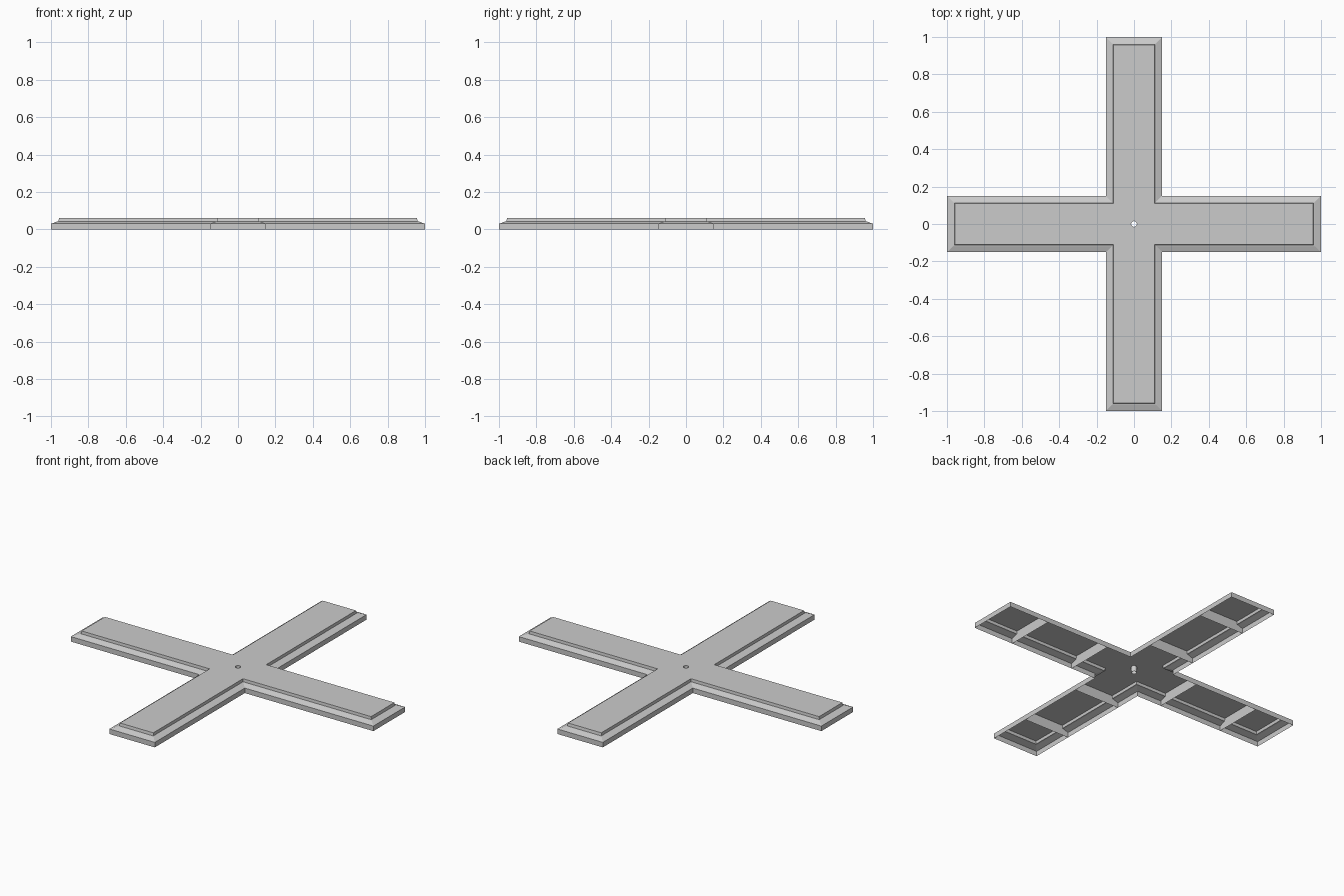
import bpy, bmesh, math
from mathutils import Matrix

if "Cube" in bpy.data.objects:
    bpy.data.objects.remove(bpy.data.objects["Cube"])

# stepped edge section: (half-width, end inset, height)
SECTION = [(0.15, 0.0, 0.0), (0.15, 0.0, 0.03), (0.12, 0.032, 0.041), (0.112, 0.04, 0.043), (0.11, 0.043, 0.06)]
IN, OUT, END, TOP = 0.315, 0.735, 1.0, 0.06


def make(name, faces, turns=(0,)):
    """Open shell made of faces, repeated at quarter turns."""
    bm = bmesh.new()
    for k in turns:
        r = Matrix.Rotation(k * math.pi / 2, 4, 'Z')
        for f in faces:
            vs = [bm.verts.new(p) for p in f]
            for v in vs:
                v.co = r @ v.co
            bm.faces.new(vs)
    bmesh.ops.remove_doubles(bm, verts=bm.verts, dist=1e-5)
    me = bpy.data.meshes.new(name)
    bm.to_mesh(me)
    bm.free()
    ob = bpy.data.objects.new(name, me)
    bpy.context.collection.objects.link(ob)


def skirt(paths):
    """Quads between successive open outlines."""
    return [(a[i], a[i + 1], b[i + 1], b[i])
            for a, b in zip(paths, paths[1:]) for i in range(len(a) - 1)]


# hub: four inner corners, four arm stubs, and a pierced centre
w = SECTION[-1][0]
hub = skirt([[(h, IN, z), (h, h, z), (IN, h, z)][::-1] for h, _, z in SECTION])
hub = [f[::-1] for f in hub]
hub.append([(w, -w, TOP), (IN, -w, TOP), (IN, w, TOP), (w, w, TOP)])
hole = [(0.015 * math.cos(a), 0.015 * math.sin(a))
        for a in [math.radians(-45 + 22.5 * i) for i in range(5)]]
hub.append([(w, -w, TOP), (w, w, TOP)] + [(x, y, TOP) for x, y in reversed(hole)])
# short sleeve hanging inside the hole
hub += [f[::-1] for f in skirt([[(x, y, z) for x, y in hole] for z in (TOP, 0.025)])]
make("hub", hub, range(4))

section_l = [(h, z) for h, _, z in SECTION]
profile = [(-h, z) for h, z in section_l] + section_l[::-1]

for k, side in enumerate(("right", "back", "left", "front")):
    # straight middle piece, closed at both seams by walls
    mid = skirt([[(x, y, z) for y, z in profile] for x in (OUT, IN)])
    mid += [[(x, y, z) for y, z in profile] for x in (IN, OUT)]
    mid[-2] = mid[-2][::1]
    mid[-1] = mid[-1][::-1]
    make(side + "_arm_middle", mid, (k,))

    # end piece with the stepped edge running round the tip
    tip = skirt([[(OUT, -h, z), (END - i, -h, z), (END - i, h, z), (OUT, h, z)]
                 for h, i, z in SECTION])
    e = END - SECTION[-1][1]
    tip.append([(OUT, -w, TOP), (e, -w, TOP), (e, w, TOP), (OUT, w, TOP)])
    make(side + "_arm_tip", tip, (k,))
